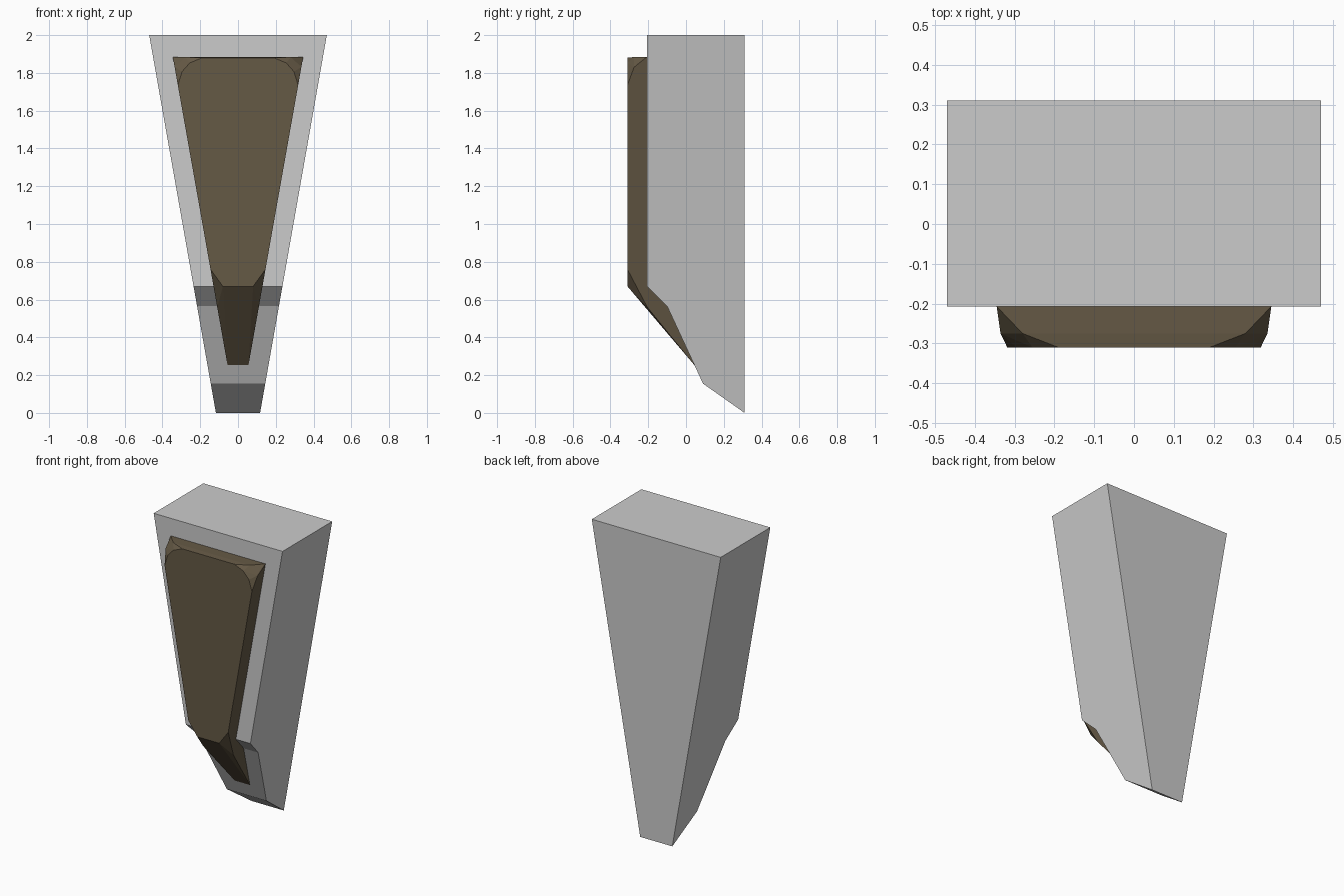
import bpy, bmesh

if "Cube" in bpy.data.objects:
    bpy.data.objects.remove(bpy.data.objects["Cube"])


def finish(bm, name):
    bmesh.ops.recalc_face_normals(bm, faces=bm.faces)
    mesh = bpy.data.meshes.new(name)
    bm.to_mesh(mesh)
    bm.free()
    obj = bpy.data.objects.new(name, mesh)
    bpy.context.collection.objects.link(obj)
    return obj


# Wedge body: side profile (y, z) whose half width grows with height
profile = [(0.31, 0), (0.09, 0.155), (-0.10, 0.565), (-0.207, 0.67),
           (-0.207, 2), (0.31, 2)]
bm = bmesh.new()
sides = [[bm.verts.new((s * (0.117 + 0.1765 * z), y, z)) for y, z in profile]
         for s in (-1, 1)]
for ring in sides:
    bm.faces.new(ring)
for i in range(len(profile)):
    j = (i + 1) % len(profile)
    bm.faces.new((sides[0][i], sides[0][j], sides[1][j], sides[1][i]))
finish(bm, "wedge_body")


# Raised front panel: tapered slab with faceted corners, seated in the body
def edge(y, z):
    return (0.0107 + 0.1774 * z, y, z)


half = [
    edge(-0.15, 1.885), edge(-0.207, 1.885),             # seated top edge
    (0.28, -0.275, 1.884), (0.19, -0.31, 1.88),          # top edge facets
    (0.255, -0.31, 1.853), (0.296, -0.31, 1.807),        # rounded front corner
    edge(-0.275, 1.83), edge(-0.31, 1.735),              # side edge facets
    edge(-0.31, 0.76), (0.08, -0.31, 0.67),              # lower front corner
    edge(-0.205, 0.56), edge(0.047, 0.25), edge(0.07, 0.27),
]
bm = bmesh.new()
for s in (-1, 1):
    for x, y, z in half:
        bm.verts.new((s * x, y, z))
hull = bmesh.ops.convex_hull(bm, input=bm.verts)
bmesh.ops.dissolve_limit(bm, angle_limit=0.02, verts=bm.verts, edges=bm.edges)
panel = finish(bm, "raised_panel")

mat = bpy.data.materials.new("dark_brown")
mat.diffuse_color = (0.13, 0.10, 0.06, 1)
mat.use_nodes = True
mat.node_tree.nodes["Principled BSDF"].inputs["Base Color"].default_value = mat.diffuse_color
panel.data.materials.append(mat)
